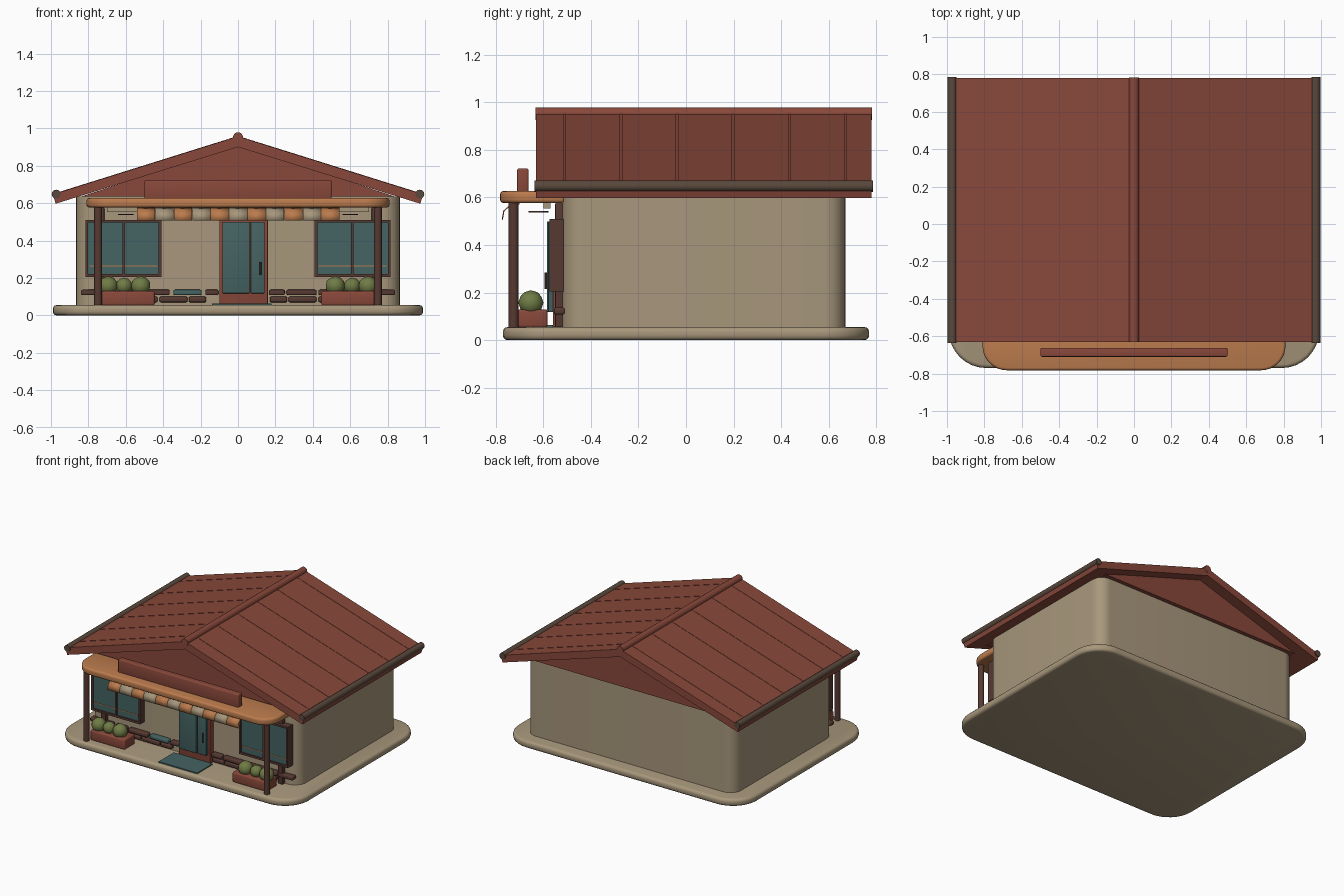
import bpy, bmesh, math
from mathutils import Vector, Matrix

cube = bpy.data.objects.get("Cube")
if cube:
    bpy.data.objects.remove(cube, do_unlink=True)


def material(name, r, g, b):
    m = bpy.data.materials.new(name)
    m.use_nodes = True
    colour = (r, g, b, 1)
    m.diffuse_color = colour
    m.node_tree.nodes["Principled BSDF"].inputs["Base Color"].default_value = colour
    return m


RED = material("roof red", .25, .065, .043)
CREAM = material("cream plaster", .39, .31, .2)
ORANGE = material("warm orange", .5, .2, .075)
TEAL = material("teal glass", .06, .125, .125)
BROWN = material("dark brown wood", .095, .042, .032)
GREY = material("gutter brown", .1, .065, .045)
GREEN = material("leaf green", .16, .2, .06)


def finish(name, bm, mat, smooth=True):
    bmesh.ops.recalc_face_normals(bm, faces=bm.faces)
    mesh = bpy.data.meshes.new(name)
    bm.to_mesh(mesh)
    bm.free()
    mesh.materials.append(mat)
    obj = bpy.data.objects.new(name, mesh)
    bpy.context.collection.objects.link(obj)
    if smooth:
        bpy.ops.object.select_all(action='DESELECT')
        obj.select_set(True)
        bpy.context.view_layer.objects.active = obj
        bpy.ops.object.shade_smooth_by_angle(angle=math.radians(35))
    return obj


def box(name, x, y, z, mat, corner=0, edge=0, front_only=False):
    """Box from (min, max) ranges; corner rounds upright edges, edge rounds the rims."""
    bm = bmesh.new()
    bmesh.ops.create_cube(bm, size=1)
    for v in bm.verts:
        v.co = Vector([sum(r) / 2 + c * (r[1] - r[0]) for r, c in zip((x, y, z), v.co)])
    if corner:
        upright = [e for e in bm.edges
                   if abs(e.verts[0].co.z - e.verts[1].co.z) > 1e-4
                   and (not front_only or e.verts[0].co.y < sum(y) / 2)]
        bmesh.ops.bevel(bm, geom=upright, offset=corner, segments=8, profile=.5, affect='EDGES')
    if edge:
        bm.normal_update()
        rims = [e for e in bm.edges if e.calc_face_angle(0) > .7]
        bmesh.ops.bevel(bm, geom=rims, offset=edge, segments=3, profile=.5, affect='EDGES')
    return finish(name, bm, mat, bool(corner or edge))


def prism(name, points, y0, y1, mat):
    """Extrude an x-z outline along y."""
    bm = bmesh.new()
    face = bm.faces.new([bm.verts.new((px, y0, pz)) for px, pz in points])
    new = bmesh.ops.extrude_face_region(bm, geom=[face])["geom"]
    bmesh.ops.translate(bm, vec=(0, y1 - y0, 0), verts=[v for v in new if isinstance(v, bmesh.types.BMVert)])
    return finish(name, bm, mat, False)


def rod(name, centre, radius, length, axis, mat, sides=16):
    bm = bmesh.new()
    bmesh.ops.create_cone(bm, cap_ends=True, segments=sides, radius1=radius, radius2=radius, depth=length)
    turn = Matrix.Rotation(math.pi / 2, 4, axis) if axis != 'Z' else Matrix()
    bmesh.ops.transform(bm, matrix=Matrix.Translation(centre) @ turn, verts=bm.verts)
    return finish(name, bm, mat)


# Base and walls
box("base_slab", (-.99, .99), (-.77, .77), (0, .055), CREAM, .2, .02)
box("walls", (-.865, .865), (-.52, .67), (.05, .635), CREAM, .09)

# Roof with its overhang, recessed gables, seams, ridge and gutters
EAVE, TOP, SLOPE, Y0, Y1 = .99, .957, .313, -.63, .78
low = TOP - EAVE * SLOPE
prism("roof", [(0, TOP), (EAVE, low), (.975, .597), (0, .9), (-.975, .597), (-EAVE, low)], Y0, Y1, RED)
prism("gables", [(0, .91), (.84, .635), (-.84, .635)], -.56, .7, RED)
rod("ridge_cap", (0, (Y0 + Y1) / 2, .952), .027, Y1 - Y0 + .004, 'X', RED)
for s, side in ((-1, "right"), (1, "left")):
    rod(side + "_gutter", (s * .972, (Y0 + Y1) / 2, .648), .024, Y1 - Y0 + .014, 'X', GREY)
    for i in range(6):
        y = -.51 + i * .236
        seam = [(s * .02, TOP - .006), (s * .97, low + .005), (s * .97, low + .0085), (s * .02, TOP - .004)]
        prism(side + "_roof_seam", seam, y - .006, y + .006, RED)

# Porch canopy, sign board and beam
box("canopy", (-.81, .81), (-.782, -.51), (.577, .627), ORANGE, .13, .014, True)
box("sign_board", (-.5, .5), (-.71, -.662), (.62, .722), RED, 0, .008)
box("canopy_beam", (-.7, .7), (-.6, -.57), (.553, .58), CREAM)

# Striped valance
valance = [(-.7, .577), (-.745, .565), (-.768, .545), (-.775, .507)]
for i in range(11):
    bm = bmesh.new()
    x = -.54 + i * .0985
    rows = [[bm.verts.new((px, py, pz)) for py, pz in valance] for px in (x, x + .0975)]
    for j in range(3):
        bm.faces.new((rows[0][j], rows[0][j + 1], rows[1][j + 1], rows[1][j]))
    stripe = finish("valance_stripe", bm, CREAM if i % 2 else ORANGE)
    stripe.modifiers.new("thickness", 'SOLIDIFY').thickness = .005

# Door with frame, step, handle and mat
box("door_frame", (-.1, .16), (-.56, -.51), (.055, .51), RED, 0, .004)
box("door_leaf", (-.083, .062), (-.585, -.55), (.118, .5), TEAL, 0, .004)
box("door_side_leaf", (.068, .143), (-.58, -.55), (.118, .5), TEAL, 0, .004)
rod("door_handle", (.12, -.588, .25), .006, .07, 'Z', BROWN, 10)
box("door_mat", (-.14, .18), (-.74, -.56), (.053, .063), TEAL)

# Mirrored porch parts
for s, side in ((-1, "right"), (1, "left")):
    def span(a, b):
        return tuple(sorted((s * a, s * b)))

    rod(side + "_front_post", (s * .748, -.725, .315), .021, .53, 'Z', BROWN)
    box(side + "_wall_post", span(.715, .755), (-.55, -.51), (.055, .577), BROWN, 0, .005)
    rod(side + "_lamp", (s * .6, -.62, .54), .042, .006, 'Z', BROWN)

    # Window: frame bars around two panes
    for a, b in ((.41, .424), (.605, .617), (.801, .815)):
        box(side + "_window_bar", span(a, b), (-.575, -.515), (.205, .51), BROWN)
    for a, b in ((.205, .22), (.497, .51)):
        box(side + "_window_rail", span(.41, .815), (-.575, -.515), (a, b), BROWN)
    box(side + "_window_glass", span(.42, .81), (-.565, -.515), (.21, .505), TEAL)
    box(side + "_window_trim", span(.43, .795), (-.568, -.56), (.262, .267), ORANGE)

    # Planter with three bushes
    box(side + "_planter", span(.445, .732), (-.707, -.582), (.052, .13), RED, 0, .012)
    for x, r in ((.52, .053), (.61, .045), (.695, .053)):
        bm = bmesh.new()
        bmesh.ops.create_icosphere(bm, subdivisions=2, radius=r)
        bmesh.ops.translate(bm, vec=(s * x, -.652, .157), verts=bm.verts)
        finish(side + "_bush", bm, GREEN)

    # Stone courses along the wall foot
    for a, b in ((.165, .25), (.26, .42), (.43, .6), (.61, .71), (.72, .84)):
        a, b = (a, b) if s > 0 else (max(a - .065, .105), b if b > .8 else b - .075)
        box(side + "_upper_stone", span(a, b), (-.556, -.51), (.108, .137),
            TEAL if s < 0 and .15 < a < .3 else BROWN, 0, .008)
    for a, b in ((.17, .263), (.27, .42), (.43, .58), (.59, .7)):
        box(side + "_lower_stone", span(a, b), (-.55, -.51), (.07, .1), BROWN, 0, .008)
